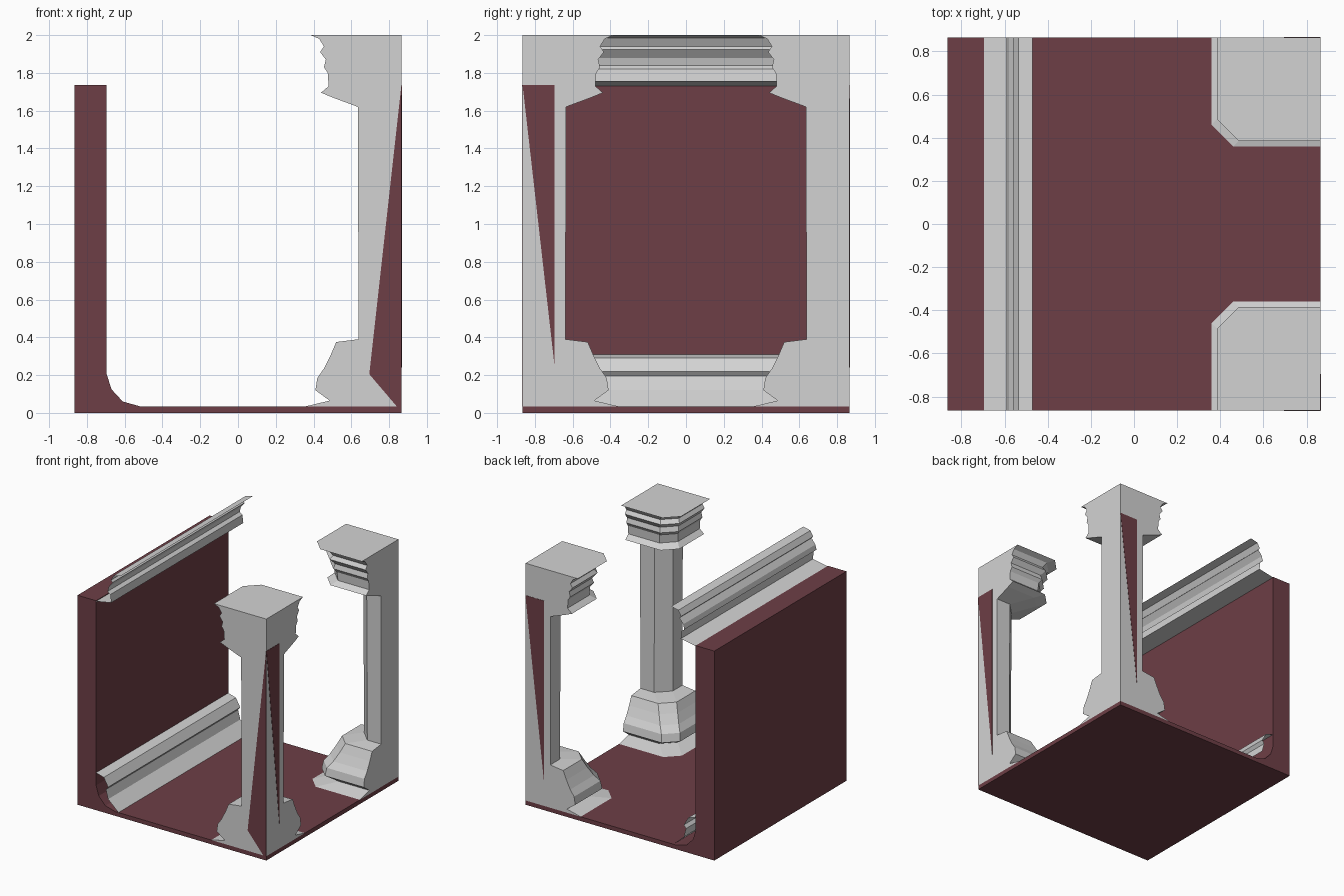
import bpy

E = 0.865          # half width of the tile
FLOOR = 0.035      # floor slab height
CHAMFER = 0.1      # corner cut of the columns

cube = bpy.data.objects.get("Cube")
if cube:
    bpy.data.objects.remove(cube, do_unlink=True)


def material(name, rgb):
    m = bpy.data.materials.new(name)
    m.use_nodes = True
    m.diffuse_color = (*rgb, 1)
    m.node_tree.nodes["Principled BSDF"].inputs["Base Color"].default_value = (*rgb, 1)
    return m


stone = material("pale grey stone", (0.65, 0.65, 0.65))
wine = material("wine red", (0.155, 0.049, 0.061))


def loft(name, rings, mat, closed=True, caps=True):
    """Skin a series of equal-length point rings."""
    n = len(rings[0])
    verts = [p for ring in rings for p in ring]
    faces = []
    for r in range(len(rings) - 1):
        for i in range(n if closed else n - 1):
            j = (i + 1) % n
            faces.append((r * n + i, r * n + j, (r + 1) * n + j, (r + 1) * n + i))
    if caps:
        last = (len(rings) - 1) * n
        faces += [tuple(reversed(range(n))), tuple(range(last, last + n))]
    mesh = bpy.data.meshes.new(name)
    mesh.from_pydata(verts, [], faces)
    mesh.materials.append(mat)
    obj = bpy.data.objects.new(name, mesh)
    bpy.context.collection.objects.link(obj)
    # Make closed shells face outward
    if caps:
        import bmesh
        bm = bmesh.new()
        bm.from_mesh(mesh)
        bmesh.ops.recalc_face_normals(bm, faces=bm.faces)
        bm.to_mesh(mesh)
        bm.free()
    return obj


def along_y(name, profile, mat, closed=True, caps=True):
    rings = [[(x, y, z) for x, z in profile] for y in (-E, E)]
    return loft(name, rings, mat, closed, caps)


# Floor and wall joined by a curved cove
along_y("floor_and_wall", [
    (-E, 0), (E, 0), (E, FLOOR), (-0.52, FLOOR), (-0.61, 0.06),
    (-0.67, 0.125), (-0.695, 0.205), (-0.695, 1.735), (-E, 1.735)], wine)

# Open moulding strips along the wall
along_y("skirting_moulding", [
    (-0.49, FLOOR), (-0.585, 0.12), (-0.605, 0.195), (-0.585, 0.22),
    (-0.625, 0.29), (-0.695, 0.31)], stone, False, False)
along_y("crown_moulding", [
    (-0.695, 1.73), (-0.557, 1.755), (-0.565, 1.82), (-0.59, 1.84),
    (-0.58, 1.88), (-0.545, 1.925), (-0.56, 1.94), (-0.535, 1.985),
    (-0.47, 2.0)], stone, False, False)

# Quarter columns: inner face position at each height
column = [
    (0.36, 0.035), (0.485, 0.065), (0.41, 0.12), (0.42, 0.185),
    (0.455, 0.235), (0.49, 0.305), (0.52, 0.375), (0.638, 0.39),
    (0.635, 1.62), (0.5, 1.67), (0.44, 1.695), (0.48, 1.73),
    (0.475, 1.8), (0.455, 1.83), (0.465, 1.87), (0.435, 1.91),
    (0.455, 1.94), (0.43, 1.98), (0.385, 2.0)]


def section(a, z, side):
    pts = [(E, E), (a, E), (a, a + CHAMFER), (a + CHAMFER, a), (E, a)]
    return [(x, side * y, z) for x, y in pts]


for label, side in (("front", -1), ("back", 1)):
    loft(label + "_column", [section(a, z, side) for a, z in column], stone)

# Thin painted wedges on the outer column faces
T = 0.002
IN = 0.695
wedge = [(E, 1.735), (IN, 0.205), (0.84, FLOOR), (E, FLOOR)]
upper = [(E, 1.735), (IN, 1.735), (IN, 0.24)]
loft("front_wedge", [[(x, -y, z) for x, z in wedge] for y in (E - T, E + T)], wine)
loft("side_wedge", [[(x, -y, z) for y, z in upper] for x in (E - T, E + T)], wine)
loft("back_wedge", [[(x, y, z) for x, z in upper] for y in (E - T, E + T)], wine)
